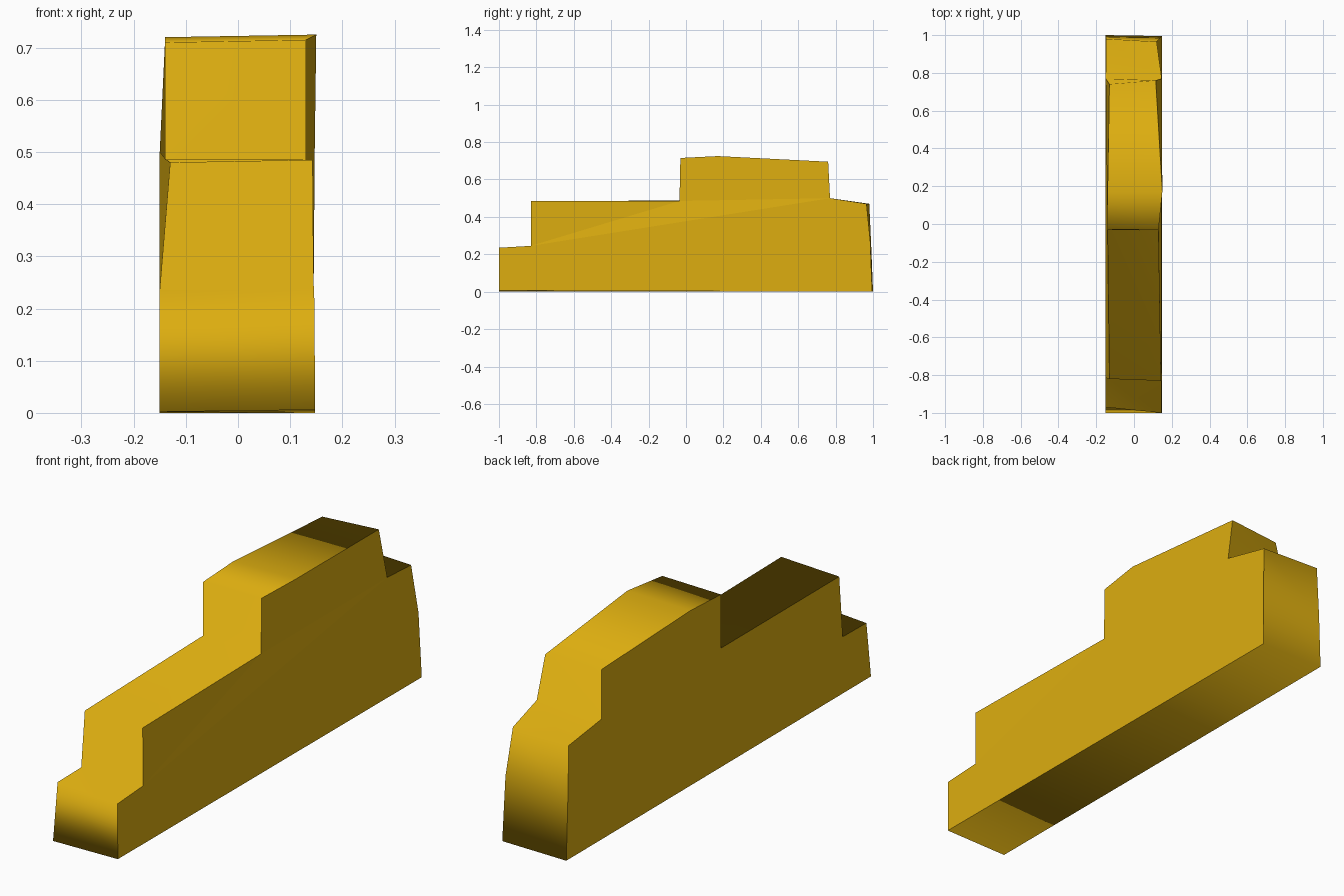
import bpy
import bmesh

default_cube = bpy.data.objects.get("Cube")
if default_cube:
    bpy.data.objects.remove(default_cube, do_unlink=True)


def make_material(name, colour):
    material = bpy.data.materials.new(name)
    material.use_nodes = True
    material.diffuse_color = colour
    shader = next(n for n in material.node_tree.nodes if n.type == "BSDF_PRINCIPLED")
    shader.inputs["Base Color"].default_value = colour
    return material


# Stepped outlines of the two sides as (x, y, z), front bottom to rear bottom
left_outline = [
    (.148, -1, .006), (.146, -1, .235), (.145, -.83, .245), (.143, -.83, .485),
    (.13, -.035, .485), (.13, -.03, .715), (.15, .17, .725), (.115, .76, .695),
    (.147, .77, .5), (.12, .965, .47), (.14, .985, .27), (.148, .995, 0),
]
right_outline = [
    (-.15, -1, .002), (-.15, -.97, .235), (-.15, -.815, .237), (-.13, -.82, .48),
    (-.14, -.03, .487), (-.14, -.03, .71), (-.14, .17, .72), (-.13, .74, .69),
    (-.15, .77, .5), (-.147, .98, .47), (-.15, .99, .25), (-.15, 1, 0),
]

# Panels that fill each side, as indices along the outline
side_panels = {
    "hood": (2, 3, 4),
    "belt": (2, 4, 8),
    "cabin": (4, 5, 6, 7, 8),
    "sill": (0, 1, 2, 8, 9, 10, 11),
}


def build_body(name, left_points, right_points, panels, material):
    bm = bmesh.new()
    left = [bm.verts.new(point) for point in left_points]
    right = [bm.verts.new(point) for point in right_points]

    # Flat side panels
    for side in (left, right):
        for indices in panels.values():
            bm.faces.new([side[i] for i in indices])

    # Smooth band wrapping front, top, rear and underside
    count = len(left)
    for i in range(count):
        following = (i + 1) % count
        band = bm.faces.new((left[i], left[following], right[following], right[i]))
        band.smooth = True

    bmesh.ops.recalc_face_normals(bm, faces=bm.faces)

    # Sharp rim between band and sides
    for edge in bm.edges:
        edge.smooth = all(face.smooth for face in edge.link_faces)

    mesh = bpy.data.meshes.new(name)
    bm.to_mesh(mesh)
    bm.free()
    mesh.materials.append(material)
    body = bpy.data.objects.new(name, mesh)
    bpy.context.collection.objects.link(body)
    return body


gold = make_material("golden yellow", (.72, .42, .005, 1))
build_body("stepped_body", left_outline, right_outline, side_panels, gold)
